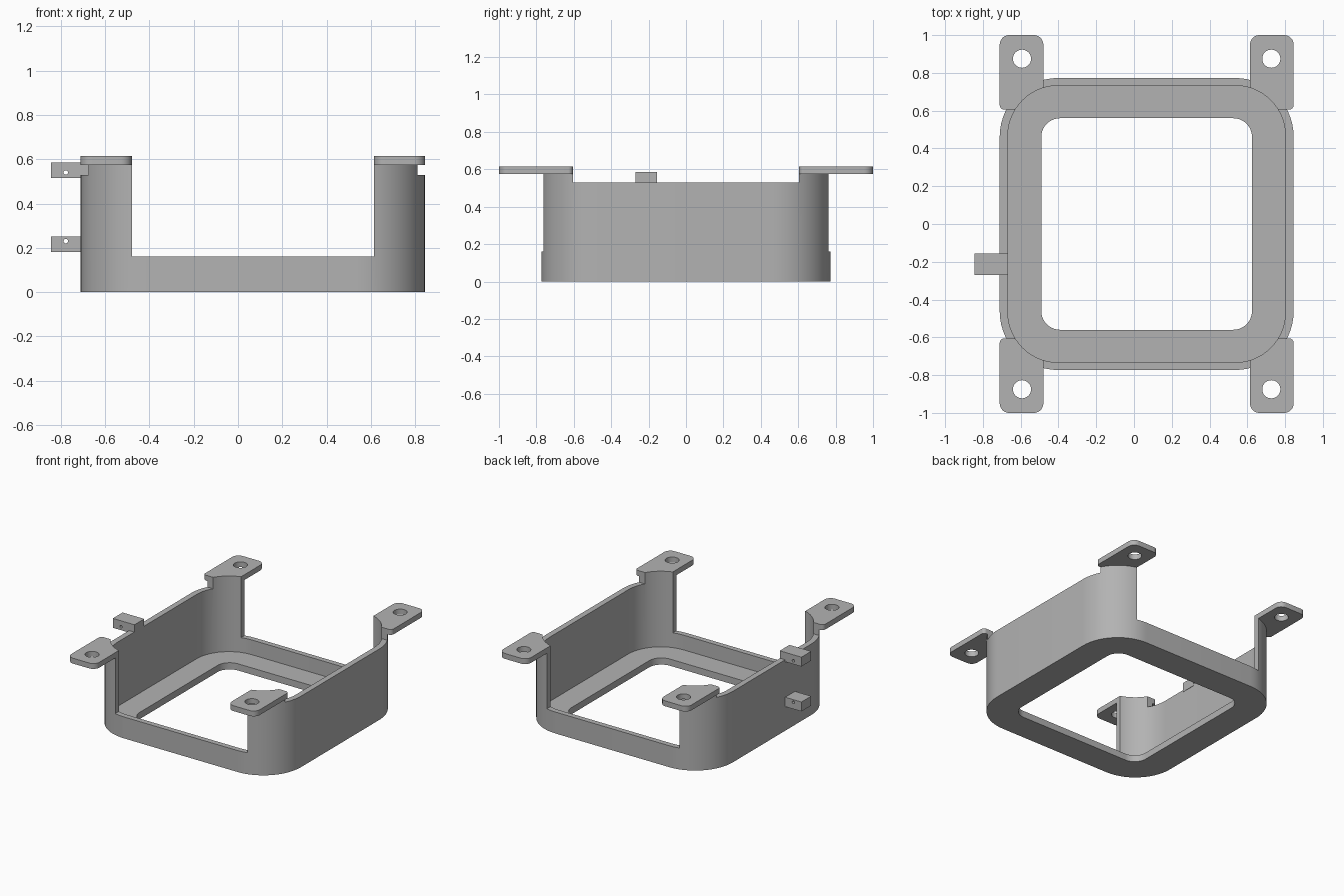
import bpy
import math

cube = bpy.data.objects.get("Cube")
if cube:
    bpy.data.objects.remove(cube, do_unlink=True)

grey = bpy.data.materials.new("matte_grey")
grey.use_nodes = True
colour = (0.45, 0.45, 0.45, 1)
grey.diffuse_color = colour
grey.node_tree.nodes["Principled BSDF"].inputs["Base Color"].default_value = colour

CX = 0.067                      # centre of the frame in x
WALL_X, WALL_Y = 0.778, 0.773   # outer half sizes
WALL = 0.043                    # wall thickness
RADIUS = 0.31                   # outer corner radius
TAB_X0, TAB_X1 = 0.547, WALL_X  # tab extents from the frame centre
TAB_Y = 0.605                   # where tabs and corner posts begin
POST_TOP, TAB_TOP = 0.575, 0.615


def rounded(x0, x1, y0, y1, radii, steps=14):
    """Counter-clockwise rounded rectangle, radii from the lower left corner."""
    corners = [(x0, y0, 1, 1), (x1, y0, -1, 1), (x1, y1, -1, -1), (x0, y1, 1, -1)]
    points = []
    for i, ((x, y, sx, sy), r) in enumerate(zip(corners, radii)):
        if r == 0:
            points.append((x, y))
            continue
        for k in range(steps + 1):
            a = math.pi + (i + k / steps) * math.pi / 2
            points.append((x + sx * r + r * math.cos(a), y + sy * r + r * math.sin(a)))
    return points


def circle(x, y, r, steps=32):
    turn = 2 * math.pi / steps
    return [(x + r * math.cos(k * turn), y + r * math.sin(k * turn)) for k in range(steps)]


def prism(name, outline, z0, z1, along_y=False):
    """Extrude an outline along z, or an (x, z) outline along y."""
    n = len(outline)
    if along_y:
        verts = [(x, y, z) for y in (z1, z0) for x, z in outline]
    else:
        verts = [(x, y, z) for z in (z0, z1) for x, y in outline]
    faces = [list(range(n))[::-1], list(range(n, 2 * n))]
    faces += [(i, (i + 1) % n, n + (i + 1) % n, n + i) for i in range(n)]
    mesh = bpy.data.meshes.new(name)
    mesh.from_pydata(verts, [], faces)
    mesh.materials.append(grey)
    ob = bpy.data.objects.new(name, mesh)
    bpy.context.scene.collection.objects.link(ob)
    return ob


def box(name, x0, x1, y0, y1, z0, z1):
    return prism(name, rounded(x0, x1, y0, y1, [0] * 4), z0, z1)


def cut(ob, cutters):
    """Subtract the cutters, bake the result and shade it."""
    for c in cutters:
        c.hide_render = True
        mod = ob.modifiers.new("cut", 'BOOLEAN')
        mod.operation = 'DIFFERENCE'
        mod.solver = 'EXACT'
        mod.object = c
    bpy.context.view_layer.update()
    graph = bpy.context.evaluated_depsgraph_get()
    mesh = bpy.data.meshes.new_from_object(ob.evaluated_get(graph))
    ob.modifiers.clear()
    ob.data = mesh
    for c in cutters:
        bpy.data.objects.remove(c, do_unlink=True)
    mesh.shade_smooth()
    mesh.set_sharp_from_angle(angle=math.radians(30))


def cavity(z0):
    hx, hy = WALL_X - WALL, WALL_Y - WALL + 0.003
    return prism("cavity_cutter", rounded(CX - hx, CX + hx, -hy, hy, [RADIUS - WALL] * 4), z0, 1)


# Frame: floor ring, tall side walls, low front and back walls, corner posts
frame = prism("frame", rounded(CX - WALL_X, CX + WALL_X, -WALL_Y, WALL_Y, [RADIUS] * 4), 0, POST_TOP)
cut(frame, [
    cavity(0.05),
    prism("opening_cutter", rounded(CX - 0.558, CX + 0.558, -0.56, 0.56, [0.1] * 4), -0.5, 0.5),
    box("front_back_cutter", CX - TAB_X0, CX + TAB_X0, -1.5, 1.5, 0.16, 1),
    box("side_cutter", CX - 1.5, CX + 1.5, -TAB_Y, TAB_Y, 0.53, 1),
])

# Mounting tabs with screw holes, one on each corner post
for sx, side in ((-1, "right"), (1, "left")):
    for sy, end in ((-1, "front"), (1, "back")):
        x0, x1 = sorted((CX + sx * TAB_X0, CX + sx * TAB_X1))
        y0, y1 = sorted((sy * TAB_Y, sy * 1.0))
        inner = [0.025 if sx < 0 else 0, 0.025 if sx > 0 else 0]
        outer = [0.05, 0.05]
        radii = inner + outer if sy > 0 else outer + inner[::-1]
        tab = prism(f"{end}_{side}_tab", rounded(x0, x1, y0, y1, radii, 8), POST_TOP, TAB_TOP)
        hole = prism("hole_cutter", circle(CX + sx * 0.66, sy * 0.875, 0.048), 0, 1)
        cut(tab, [cavity(0.3), hole])

# Small pierced lugs on the right wall
for name, x1, z0 in (("upper_lug", -0.666, 0.515), ("lower_lug", -0.7, 0.18)):
    lug = box(name, -0.845, x1, -0.27, -0.155, z0, z0 + 0.07)
    pin = prism("pin_cutter", circle(-0.778, z0 + 0.03 + (0.02 if z0 < 0.3 else -0.005), 0.01, 16),
                -0.5, 0.1, along_y=True)
    cut(lug, [pin])
